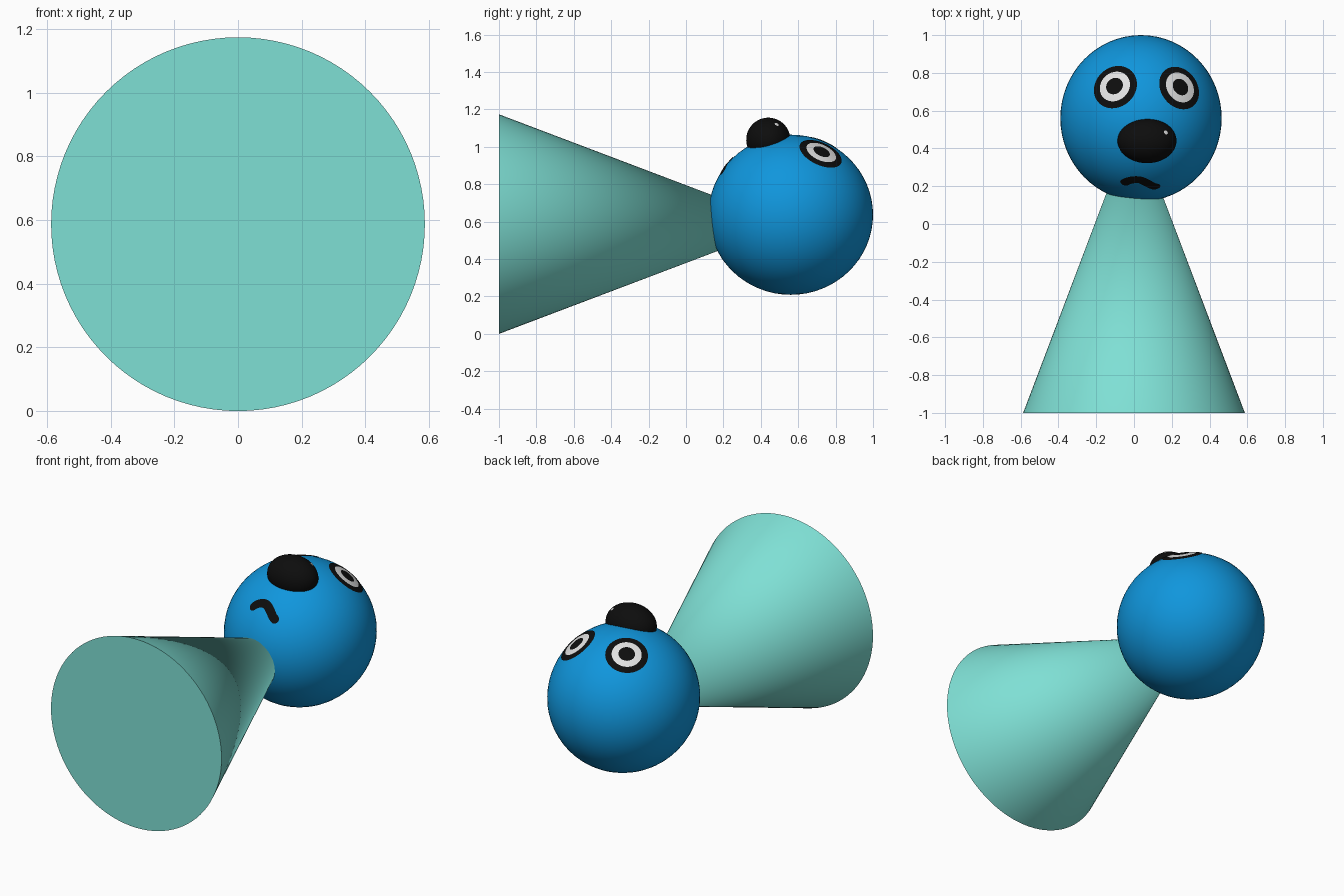
import bpy, bmesh, math
from mathutils import Vector

if "Cube" in bpy.data.objects:
    bpy.data.objects.remove(bpy.data.objects["Cube"])


def material(name, rgb):
    m = bpy.data.materials.new(name)
    m.diffuse_color = (*rgb, 1)
    m.use_nodes = True
    m.node_tree.nodes["Principled BSDF"].inputs["Base Color"].default_value = m.diffuse_color
    return m


teal = material("teal", (0.212, 0.745, 0.665))
blue = material("blue", (0.005, 0.305, 0.72))
black = material("black", (0.004, 0.004, 0.004))
white = material("white", (0.76, 0.76, 0.76))

HEAD_C, HEAD_R = Vector((0.037, 0.56, 0.637)), Vector((0.427, 0.44, 0.428))
NOSE_C, NOSE_R = Vector((0.069, 0.44, 1.038)), Vector((0.156, 0.118, 0.118))


def on_surface(p, c, r, lift=0.003):
    """Push a point radially onto an ellipsoid, slightly lifted."""
    d = Vector(p) - c
    k = math.sqrt(sum((d[i] / r[i]) ** 2 for i in range(3)))
    return c + d / k + d.normalized() * lift


def from_top(x, y, c, r):
    """Point on the upper side of an ellipsoid above (x, y)."""
    h = 1 - ((x - c.x) / r.x) ** 2 - ((y - c.y) / r.y) ** 2
    return Vector((x, y, c.z + r.z * math.sqrt(max(h, 0))))


def finish(name, bm, mats):
    me = bpy.data.meshes.new(name)
    bm.to_mesh(me)
    bm.free()
    for m in mats:
        me.materials.append(m)
    for f in me.polygons:
        f.use_smooth = True
    ob = bpy.data.objects.new(name, me)
    bpy.context.collection.objects.link(ob)
    return ob


def ellipsoid(name, c, r, mat, tilt=0):
    bpy.ops.mesh.primitive_uv_sphere_add(segments=64, ring_count=32, location=c,
                                         rotation=(tilt, 0, 0))
    ob = bpy.context.object
    ob.name = name
    ob.scale = r
    ob.data.materials.append(mat)
    bpy.ops.object.shade_smooth()


def painted_disc(name, x, y, c, r, bands, n=48):
    """Concentric rings hugging an ellipsoid; bands = (outer radius, material)."""
    centre = from_top(x, y, c, r)
    normal = Vector([(centre[i] - c[i]) / r[i] ** 2 for i in range(3)]).normalized()
    u = normal.orthogonal().normalized()
    v = normal.cross(u)
    bm = bmesh.new()
    mid = bm.verts.new(on_surface(centre, c, r))
    prev, inner, mats = None, 0, []
    for k, (radius, mat) in enumerate(bands):
        mats.append(mat)
        for s in range(1, 4):
            q = inner + (radius - inner) * s / 3
            ring = []
            for i in range(n):
                a = 2 * math.pi * i / n
                p = centre + (u * math.cos(a) + v * math.sin(a)) * q
                ring.append(bm.verts.new(on_surface(p, c, r)))
            for i in range(n):
                j = (i + 1) % n
                loop = (prev[i], ring[i], ring[j], prev[j]) if prev else (mid, ring[i], ring[j])
                bm.faces.new(loop).material_index = k
            prev = ring
        inner = radius
    return finish(name, bm, mats)


# Cone body lying along y, its tip hidden inside the head
bpy.ops.mesh.primitive_cone_add(vertices=96, radius1=0.587, radius2=0, depth=1.549,
                                location=(0, -1 + 1.549 / 2, 0.587),
                                rotation=(-math.pi / 2, 0, 0))
body = bpy.context.object
body.name = "cone_body"
body.data.materials.append(teal)
bpy.ops.object.shade_smooth_by_angle(angle=math.radians(40))

# Head and nose
ellipsoid("head", HEAD_C, HEAD_R, blue)
ellipsoid("nose", NOSE_C, NOSE_R, black, tilt=math.radians(8))

# Eyes: pupil, white, dark rim
rings = [(0.047, black), (0.086, white), (0.125, black)]
painted_disc("left_eye", -0.103, 0.73, HEAD_C, HEAD_R, rings)
painted_disc("right_eye", 0.246, 0.725, HEAD_C, HEAD_R, rings)

# Small glint on the nose
painted_disc("nose_glint", 0.167, 0.484, NOSE_C, NOSE_R, [(0.012, white)], 16)

# Frowning mouth: a round-ended ribbon on the head
path = [(-0.062, 0.212), (-0.035, 0.228), (0.0, 0.236), (0.035, 0.234),
        (0.07, 0.218), (0.1, 0.203), (0.135, 0.196)]
pts = []
for i in range(len(path) - 1):          # Catmull-Rom smoothing of the path
    p0, p1, p2, p3 = (Vector(path[min(max(i + k, 0), len(path) - 1)]) for k in (-1, 0, 1, 2))
    for s in range(8):
        t = s / 8
        pts.append(0.5 * (2 * p1 + (p2 - p0) * t + (2 * p0 - 5 * p1 + 4 * p2 - p3) * t * t
                          + (3 * p1 - p0 - 3 * p2 + p3) * t ** 3))
pts.append(Vector(path[-1]))
pts = [from_top(p.x, p.y, HEAD_C, HEAD_R) for p in pts]
bm = bmesh.new()
rows, half = [], 0.026
for i, p in enumerate(pts):
    tangent = pts[min(i + 1, len(pts) - 1)] - pts[max(i - 1, 0)]
    side = (p - HEAD_C).cross(tangent).normalized()
    end = min((p - pts[0]).length, (p - pts[-1]).length, half)
    w = max(math.sqrt(half ** 2 - (half - end) ** 2), 0.004)
    rows.append([bm.verts.new(on_surface(p + side * w * k, HEAD_C, HEAD_R)) for k in (-1, 0, 1)])
for a, b in zip(rows, rows[1:]):
    for k in (0, 1):
        bm.faces.new((a[k], b[k], b[k + 1], a[k + 1]))
finish("mouth", bm, [black])
